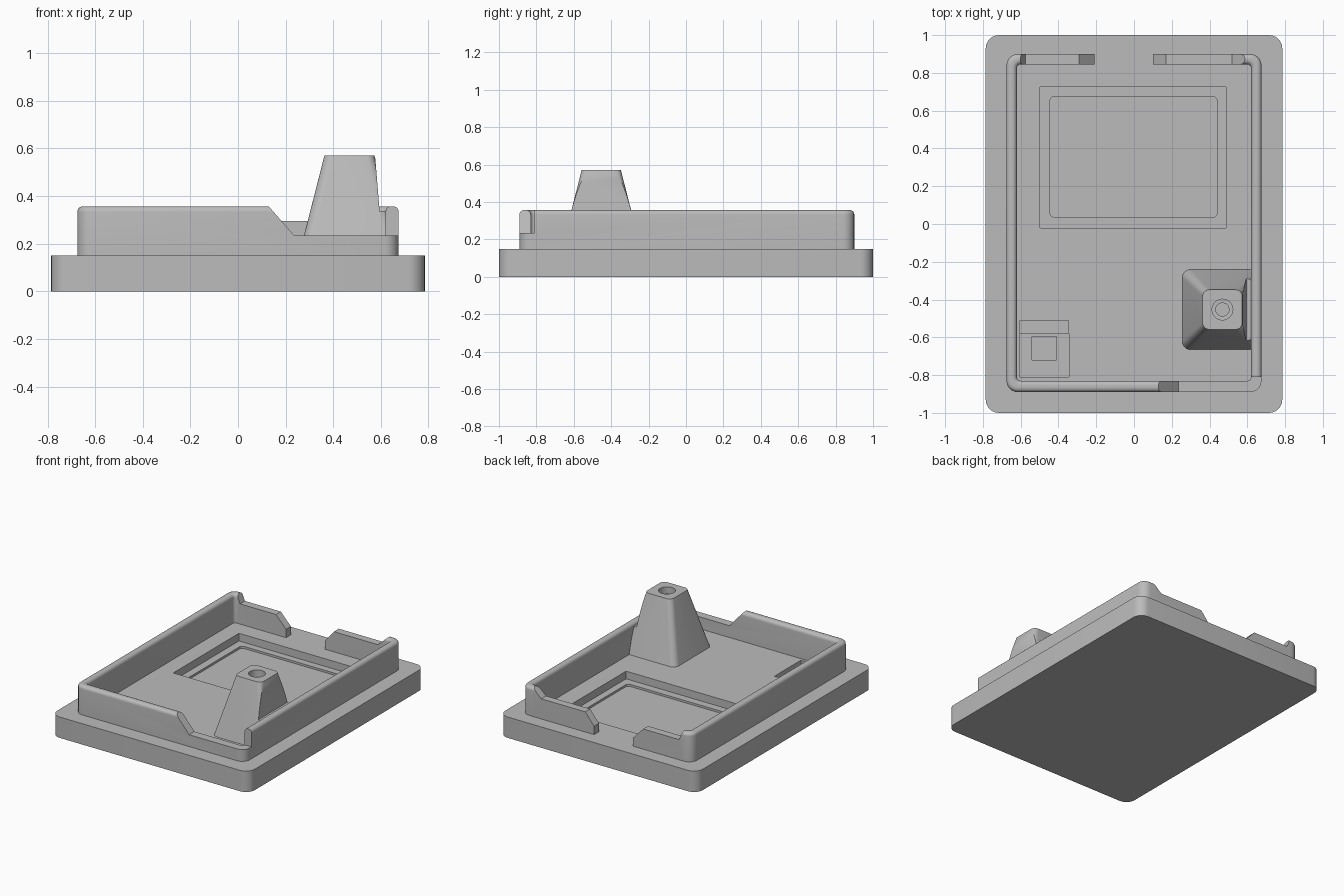
import bpy, bmesh, math

if "Cube" in bpy.data.objects:
    bpy.data.objects.remove(bpy.data.objects["Cube"])

grey = bpy.data.materials.new("plain_grey")
grey.diffuse_color = (0.5, 0.5, 0.5, 1)
grey.use_nodes = True
grey.node_tree.nodes["Principled BSDF"].inputs["Base Color"].default_value = grey.diffuse_color


def new_object(name, bm):
    bmesh.ops.recalc_face_normals(bm, faces=bm.faces)
    me = bpy.data.meshes.new(name)
    bm.to_mesh(me)
    bm.free()
    me.materials.append(grey)
    ob = bpy.data.objects.new(name, me)
    bpy.context.collection.objects.link(ob)
    return ob


def rounded(x0, x1, y0, y1, r, n=6):
    """Outline of a rectangle with rounded corners."""
    corners = [(x1 - r, y1 - r), (x0 + r, y1 - r), (x0 + r, y0 + r), (x1 - r, y0 + r)]
    return [(cx + r * math.cos((k + i / n) * math.pi / 2),
             cy + r * math.sin((k + i / n) * math.pi / 2))
            for k, (cx, cy) in enumerate(corners) for i in range(n + 1)]


def loft(name, rings, closed=False):
    """Skin matching rings of (outline, z); closed joins last to first."""
    bm = bmesh.new()
    loops = [[bm.verts.new((x, y, z)) for x, y in pts] for pts, z in rings]
    pairs = list(zip(loops, loops[1:]))
    if closed:
        pairs.append((loops[-1], loops[0]))
    n = len(loops[0])
    for a, b in pairs:
        for i in range(n):
            j = (i + 1) % n
            bm.faces.new((a[i], a[j], b[j], b[i]))
    if not closed:
        bm.faces.new(loops[0])
        bm.faces.new(loops[-1])
    return new_object(name, bm)


def block(name, x0, x1, y0, y1, z0, z1, r):
    o = rounded(x0, x1, y0, y1, r)
    return loft(name, [(o, z0), (o, z1)])


def prism(name, profile, y0, y1):
    """Extrude an x-z profile along y."""
    bm = bmesh.new()
    a = [bm.verts.new((x, y0, z)) for x, z in profile]
    b = [bm.verts.new((x, y1, z)) for x, z in profile]
    bm.faces.new(a)
    bm.faces.new(b)
    for i in range(len(a)):
        j = (i + 1) % len(a)
        bm.faces.new((a[i], a[j], b[j], b[i]))
    return new_object(name, bm)


def cut(ob, *cutters):
    bpy.context.view_layer.objects.active = ob
    for c in cutters:
        m = ob.modifiers.new("cut", 'BOOLEAN')
        m.operation, m.solver, m.object = 'DIFFERENCE', 'EXACT', c
        bpy.ops.object.modifier_apply(modifier=m.name)
        bpy.data.objects.remove(c)


def smooth(ob):
    bpy.ops.object.select_all(action='DESELECT')
    ob.select_set(True)
    bpy.context.view_layer.objects.active = ob
    bpy.ops.object.shade_smooth_by_angle(angle=math.radians(32))


# Base plate with a stepped large pocket and a small stepped pocket
base = block("base_plate", -0.785, 0.785, -1, 1, 0, 0.15, 0.07)
cut(base,
    block("pocket", -0.5, 0.49, -0.02, 0.725, 0.095, 0.3, 0.005),
    block("inner_pocket", -0.445, 0.44, 0.035, 0.675, 0.08, 0.3, 0.025),
    block("small_pocket", -0.605, -0.345, -0.81, -0.58, 0.09, 0.3, 0.002),
    block("small_ledge", -0.604, -0.346, -0.6, -0.51, 0.11, 0.3, 0.002),
    block("small_well", -0.54, -0.41, -0.72, -0.595, 0.06, 0.3, 0.002))
smooth(base)

# Rim wall with rounded top edges
OUT, INN = (-0.675, 0.675, -0.89, 0.9), (-0.62, 0.62, -0.83, 0.845)
TOP, R = 0.357, 0.024


def inset(rect, d, r):
    x0, x1, y0, y1 = rect
    return rounded(x0 + d, x1 - d, y0 + d, y1 - d, r)


arc = [(R * (1 - math.cos(t)), TOP - R * (1 - math.sin(t)))
       for t in (i * math.pi / 10 for i in range(6))]
rings = [(inset(OUT, 0, 0.06), 0.14)]
rings += [(inset(OUT, d, 0.06 - d), z) for d, z in arc]
rings += [(inset(INN, -d, 0.02 + d), z) for d, z in reversed(arc)]
rings += [(inset(INN, 0, 0.02), 0.14)]
wall = loft("rim_wall", rings, closed=True)
cut(wall,
    prism("front_notch", [(0.022, 0.48), (0.235, 0.235), (0.8, 0.235), (0.8, 0.48)],
          -1, -0.81),
    prism("back_gap", [(-0.60, 0.45), (-0.60, 0.355), (-0.575, 0.295), (-0.29, 0.295),
                       (-0.21, 0.21), (-0.21, 0.1), (0.10, 0.1), (0.10, 0.21),
                       (0.17, 0.295), (0.52, 0.295), (0.59, 0.36), (0.59, 0.45)],
          0.835, 1))
smooth(wall)

# Tapered post, trimmed next to the wall, with a countersunk hole
CX, CY = 0.468, -0.453


def square(h, r):
    return rounded(CX - h, CX + h, CY - h, CY + h, r)


post = loft("tapered_post", [(square(0.215, 0.045), 0.14), (square(0.105, 0.035), 0.57)])


def circle(r):
    return [(CX + r * math.cos(i * math.pi / 16), CY + r * math.sin(i * math.pi / 16))
            for i in range(32)]


cut(post,
    prism("side_trim", [(0.63, 0.1), (0.63, 0.335), (0.595, 0.335), (0.573, 0.6),
                        (0.9, 0.6), (0.9, 0.1)], -0.8, -0.1),
    loft("post_hole", [(circle(0.035), 0.4), (circle(0.035), 0.52),
                       (circle(0.055), 0.521), (circle(0.055), 0.6)]))
smooth(post)
